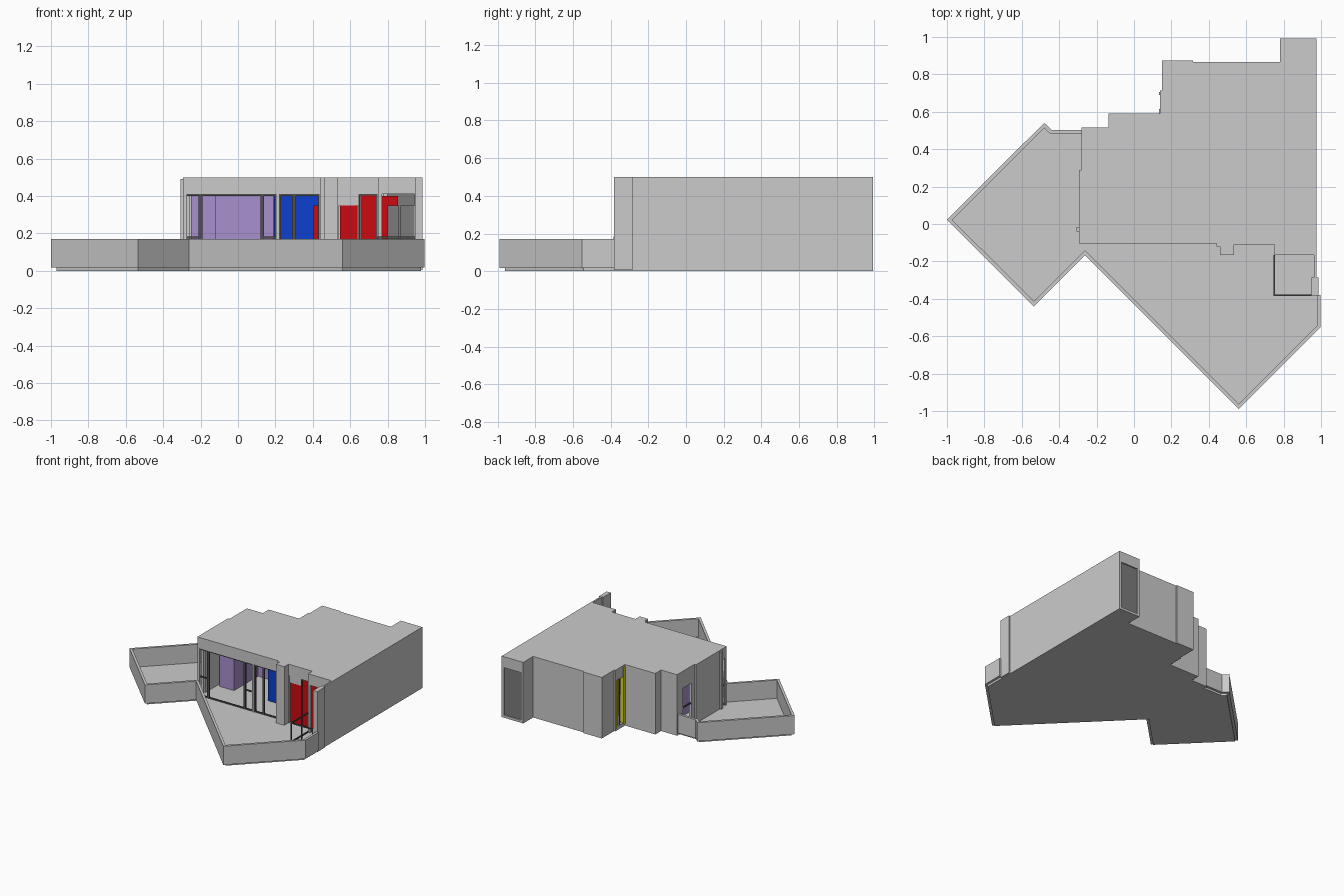
import bpy, bmesh
from mathutils import Vector

if "Cube" in bpy.data.objects:
    bpy.data.objects.remove(bpy.data.objects["Cube"])


def material(name, rgb):
    m = bpy.data.materials.new(name)
    m.diffuse_color = (*rgb, 1)
    m.use_nodes = True
    m.node_tree.nodes["Principled BSDF"].inputs["Base Color"].default_value = m.diffuse_color
    return m


RED = material("red", (0.6, 0.003, 0.005))
BLUE = material("blue", (0.004, 0.05, 0.62))
LILAC = material("lilac", (0.4, 0.28, 0.62))
YELLOW = material("yellow", (0.75, 0.7, 0.01))
DARK = material("dark_frame", (0.08, 0.08, 0.08))
PANEL = material("panel_grey", (0.2, 0.2, 0.2))


def finish(name, bm, mat=None):
    bmesh.ops.recalc_face_normals(bm, faces=bm.faces)
    me = bpy.data.meshes.new(name)
    bm.to_mesh(me)
    bm.free()
    ob = bpy.data.objects.new(name, me)
    bpy.context.collection.objects.link(ob)
    if mat:
        me.materials.append(mat)
    return ob


def prism(name, pts, z0, z1, mat=None):
    bm = bmesh.new()
    f = bm.faces.new([bm.verts.new((x, y, z0)) for x, y in pts])
    ext = bmesh.ops.extrude_face_region(bm, geom=[f])["geom"]
    bmesh.ops.translate(bm, vec=(0, 0, z1 - z0),
                        verts=[v for v in ext if isinstance(v, bmesh.types.BMVert)])
    return finish(name, bm, mat)


def box(name, x0, x1, y0, y1, z0, z1, mat=None):
    return prism(name, [(x0, y0), (x1, y0), (x1, y1), (x0, y1)], z0, z1, mat)


def offset_left(pts, d):
    """Mitred offset of an open polyline to its left side."""
    out = []
    for i, p in enumerate(pts):
        p = Vector(p)
        ns = []
        for a, b in ((i - 1, i), (i, i + 1)):
            if a >= 0 and b < len(pts):
                e = (Vector(pts[b]) - Vector(pts[a])).normalized()
                ns.append(Vector((-e.y, e.x)))
        n = sum(ns, Vector((0, 0))).normalized()
        out.append(tuple(p + n * d / n.dot(ns[0])))
    return out


# House outline, clockwise from the back left corner
house = [(-.28, .515), (-.135, .515), (-.135, .59), (.14, .59), (.14, .715), (.15, .715),
         (.15, .875), (.315, .875), (.315, .865), (.78, .865), (.78, .993), (.975, .993),
         (.975, -.165), (.75, -.165), (.75, -.11), (.535, -.11), (.535, -.165), (.46, -.165),
         (.46, -.12), (.44, -.12), (.44, -.105), (-.295, -.105), (-.295, .29), (-.28, .29)]

# Terrace outline, from the back round to the right side
terrace = [(-.28, .503), (-.44, .503), (-.48, .541), (-1, .022), (-.535, -.441),
           (-.262, -.168), (.56, -.99), (.998, -.552), (.998, -.38)]
inner = offset_left(terrace, .02)

prism("floor_slab", house[:12] + [(.975, -.38)] + inner[::-1][:], 0, .02)
prism("terrace_parapet", terrace + inner[::-1], .017, .17)
prism("roof", house, .487, .5)

# Outer walls; openings per edge: (from, to, sill, head)
openings = {3: [(.612, .70, .03, .41)], 10: [(.80, .955, .02, .41)],
            12: [(.765, .945, .02, .41)], 14: [(.54, .745, .02, .41)],
            20: [(-.29, .205, .02, .41), (.22, .437, .02, .41)],
            21: [(-.095, -.03, .02, .41)], 23: [(.33, .44, .02, .36)]}
T = .02
for i, p in enumerate(house):
    q = house[(i + 1) % len(house)]
    along_x = p[1] == q[1]
    k = 0 if along_x else 1
    lo, hi = sorted((p[k], q[k]))
    # inward is to the right of the walking direction
    side = (-1 if q[0] > p[0] else 1) if along_x else (1 if q[1] > p[1] else -1)
    c0, c1 = sorted((p[1 - k], p[1 - k] + side * T))

    def piece(a, b, z0, z1):
        if b - a < 1e-4:
            return
        if along_x:
            box("wall", a, b, c0, c1, z0, z1)
        else:
            box("wall", c0, c1, a, b, z0, z1)

    at = lo
    for a, b, z0, z1 in openings.get(i, []):
        piece(at, a, .005, .49)
        piece(a, b, .005, z0)
        piece(a, b, z1, .49)
        at = b
    piece(at, hi, .005, .49)

# Right wing wall and end column beside the open terrace
box("side_wall_end", .962, .975, -.285, -.165, .005, .5)
box("end_column", .95, .987, -.383, -.285, .005, .5)
box("front_corner_pier", -.308, -.285, -.04, -.015, .005, .49)


def frame_x(name, x0, x1, y, z0, z1, w=.01, mat=DARK):
    """Rectangular frame in a plane facing the front."""
    for a, b in ((x0, x0 + w), (x1 - w, x1)):
        box(name + "_post", a, b, y, y + w, z0, z1, mat)
    for a, b in ((z0, z0 + w), (z1 - w, z1)):
        box(name + "_rail", x0 + w, x1 - w, y, y + w, a, b, mat)


# Front window frames
for x0, x1 in ((-.29, -.2), (-.2, .13), (.13, .205), (.22, .30), (.30, .437)):
    frame_x("front_window", x0, x1, -.1, .02, .41)
for x0, x1 in ((-.28, -.21), (.14, .195)):
    box("window_transom", x0, x1, -.1, -.09, .174, .184, DARK)

# Red and grey doors of the recessed right part
box("red_door_low", .545, .64, -.1, -.092, .02, .35, RED)
box("door_head_panel", .54, .645, -.105, -.092, .35, .41)
box("red_door_tall", .655, .74, -.1, -.092, .02, .41, RED)
frame_x("recess_door", .645, .745, -.108, .02, .41, .008)
box("red_door_side", .77, .855, -.147, -.14, .02, .40, RED)
for x0, x1 in ((.80, .86), (.87, .943)):
    box("grey_door", x0, x1, -.162, -.152, .02, .35, PANEL)

# Railings of the open corner
for z in (.02, .174):
    box("railing_front", .75, .95, -.384, -.376, z, z + .01, DARK)
    box("railing_side", .746, .754, -.384, -.165, z, z + .01, DARK)
for x in (.746, .84, .94):
    box("railing_post", x, x + .008, -.384, -.376, .02, .184, DARK)

# Coloured interior walls
box("lilac_wall_front", -.25, -.12, .12, .14, .02, .487, LILAC)
box("lilac_wall_side", -.14, -.12, .14, .45, .02, .487, LILAC)
box("lilac_wall_back", -.12, .21, .43, .45, .02, .487, LILAC)
box("blue_wall", .19, .45, .12, .14, .02, .487, BLUE)
box("inner_red_door", .405, .437, -.02, -.01, .02, .35, RED)
box("room_divider", .46, .48, -.1, .5, .02, .487)

# Yellow lined window in the stepped back wall
for y0, y1 in ((.592, .614), (.69, .705)):
    box("yellow_jamb", .135, .165, y0, y1, .02, .487 if y0 < .6 else .41, YELLOW)
box("yellow_wall", .26, .28, .5, .85, .02, .487, YELLOW)
box("yellow_window_bar", .142, .15, .65, .658, .03, .41, DARK)

# Left side window bar and recessed rear door
box("left_window_bar", -.275, -.265, .33, .44, .19, .2, DARK)
box("rear_door", .80, .955, .975, .983, .02, .41, PANEL)
